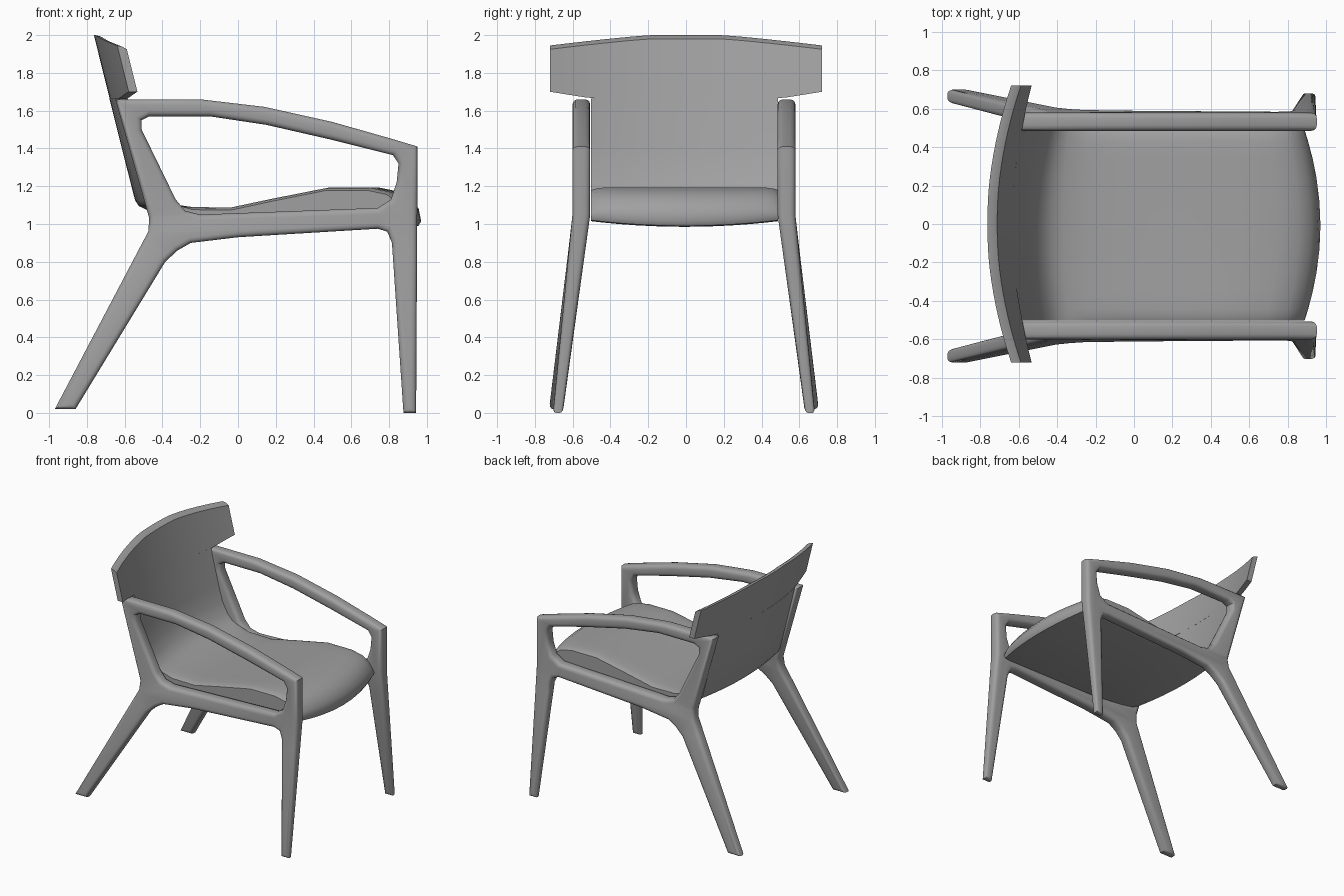
import bpy, bmesh, math

cube = bpy.data.objects.get("Cube")
if cube:
    bpy.data.objects.remove(cube, do_unlink=True)

grey = bpy.data.materials.new("plain_grey")
grey.use_nodes = True
colour = (0.35, 0.35, 0.35, 1)
grey.diffuse_color = colour
grey.node_tree.nodes["Principled BSDF"].inputs["Base Color"].default_value = colour


def add_object(name, bm, angle=35):
    bmesh.ops.recalc_face_normals(bm, faces=bm.faces)
    mesh = bpy.data.meshes.new(name)
    bm.to_mesh(mesh)
    bm.free()
    mesh.materials.append(grey)
    obj = bpy.data.objects.new(name, mesh)
    bpy.context.collection.objects.link(obj)
    bpy.ops.object.select_all(action='DESELECT')
    obj.select_set(True)
    bpy.context.view_layer.objects.active = obj
    bpy.ops.object.shade_smooth_by_angle(angle=math.radians(angle))
    return obj


def loft(sections):
    """Closed rings joined in order, with capped ends."""
    bm = bmesh.new()
    rings = [[bm.verts.new(p) for p in ring] for ring in sections]
    for a, b in zip(rings, rings[1:]):
        for i in range(len(a)):
            j = (i + 1) % len(a)
            bm.faces.new((a[i], a[j], b[j], b[i]))
    bm.faces.new(rings[0])
    bm.faces.new(rings[-1])
    return bm


def back_x(y, z):
    """Rear surface of the leaning, curved backrest."""
    return -0.763 + 0.248 * (2 - z) + 0.11 * (y / 0.72) ** 2


# Side frames: leg, rail, post and armrest in one outline with an opening
outer = [(-.97, .02), (-.86, .02), (-.385, .80), (-.32, .86), (-.25, .90),
         (0, .93), (.74, .975), (.79, .96), (.815, .90), (.876, 0), (.943, 0),
         (.951, 1.41), (.80, 1.455), (.5, 1.54), (.14, 1.62), (-.2, 1.66),
         (-.65, 1.66), (-.47, 1.03), (-.475, .96)]
opening = [(-.47, 1.57), (-.15, 1.57), (.15, 1.525), (.5, 1.445), (.82, 1.365),
           (.85, 1.32), (.84, 1.22), (.81, 1.13), (.74, 1.085), (-.2, 1.05),
           (-.28, 1.07), (-.33, 1.13), (-.51, 1.50), (-.51, 1.55)]
curve = bpy.data.curves.new("frame_outline", 'CURVE')
curve.dimensions = '2D'
curve.fill_mode = 'BOTH'
for points in (outer, opening):
    spline = curve.splines.new('POLY')
    spline.points.add(len(points) - 1)
    for p, (x, z) in zip(spline.points, points):
        p.co = (x, z, 0, 1)
    spline.use_cyclic_u = True
curve.extrude = 0.019
curve.bevel_depth = 0.028
curve.offset = -0.028
curve.bevel_resolution = 2
helper = bpy.data.objects.new("frame_outline", curve)
bpy.context.collection.objects.link(helper)
bpy.context.view_layer.update()
flat = bpy.data.meshes.new_from_object(
    helper.evaluated_get(bpy.context.evaluated_depsgraph_get()))
bpy.data.objects.remove(helper, do_unlink=True)

bm = bmesh.new()
bm.from_mesh(flat)
bpy.data.meshes.remove(flat)
bmesh.ops.remove_doubles(bm, verts=bm.verts, dist=0.0005)
for height in (0.85, 1.05):
    bmesh.ops.bisect_plane(bm, geom=bm.verts[:] + bm.edges[:] + bm.faces[:],
                           plane_co=(0, height, 0), plane_no=(0, 1, 0))
# Stand the frame up, splaying and thinning the legs toward the feet
for v in bm.verts:
    x, z, side = v.co
    drop = max(0, 1.05 - z)
    taper = 1 - (0.31 + 0.12 * x) * drop
    v.co = (x, 0.543 + drop * (0.124 - 0.006 * x) + side * taper, z)
frames = add_object("side_frames", bm, 40)
frames.data.materials.clear()
frames.data.materials.append(grey)
frames.location.y = -0.011
mirror = frames.modifiers.new("other_side", 'MIRROR')
mirror.use_axis = (False, True, False)

# Seat shell: cushion flowing up into the lower back
profile = [(-.681, 1.665), (-.61, 1.38), (-.545, 1.125), (-.525, 1.095), (-.45, 1.06),
           (-.3, 1.025), (0, 1.0), (.5, 1.0), (.9, 1.0), (.955, 1.005), (.97, 1.03),
           (.957, 1.08), (.92, 1.13), (.86, 1.17), (.75, 1.192), (.51, 1.192),
           (.2, 1.135), (-.04, 1.087), (-.25, 1.09), (-.37, 1.105), (-.43, 1.13),
           (-.48, 1.175), (-.53, 1.26), (-.564, 1.38), (-.635, 1.665)]
half = 0.495
steps = [-1, -.985, -.95, -.88, -.7, -.5, -.25, 0, .25, .5, .7, .88, .95, .985, 1]
sections = []
for t in steps:
    y = t * half
    edge = max(0, (abs(t) - .88) / .12)
    ring = []
    for x, z in profile:
        if x > 0:
            new_x = x - 0.085 * t * t * x
        else:
            blend = min(1, max(0, (-x - .2) / .3))
            new_x = x + 0.11 * (y / 0.72) ** 2 * blend
        if z < 1.04:
            z += 0.03 * t * t - 0.015
        elif x > -.3:
            z -= 0.014 * edge ** 2
        ring.append((new_x, y, z))
    sections.append(ring)
seat = add_object("seat_shell", loft(sections), 50)
seat.location.y = -0.007

# Headrest: wide curved panel with a gently arched, rounded top
sections = []
for i in range(-12, 13):
    y = 0.72 * i / 12
    wing = max(0, (abs(y) - .5) / .22)
    low = 1.665 + 0.035 * wing
    high = 2.0 - 0.055 * max(0, (abs(y) - .18) / .54) ** 1.2
    heights = [low, (low + high) / 2, high]
    rear = [(back_x(y, z), y, z) for z in heights]
    front = [(back_x(y, z) + depth, y, z)
             for z, depth in ((high - .006, .025), (high - .02, .046),
                              ((low + high) / 2, .046), (low, .046))]
    sections.append(rear + front)
add_object("headrest", loft(sections), 35)
